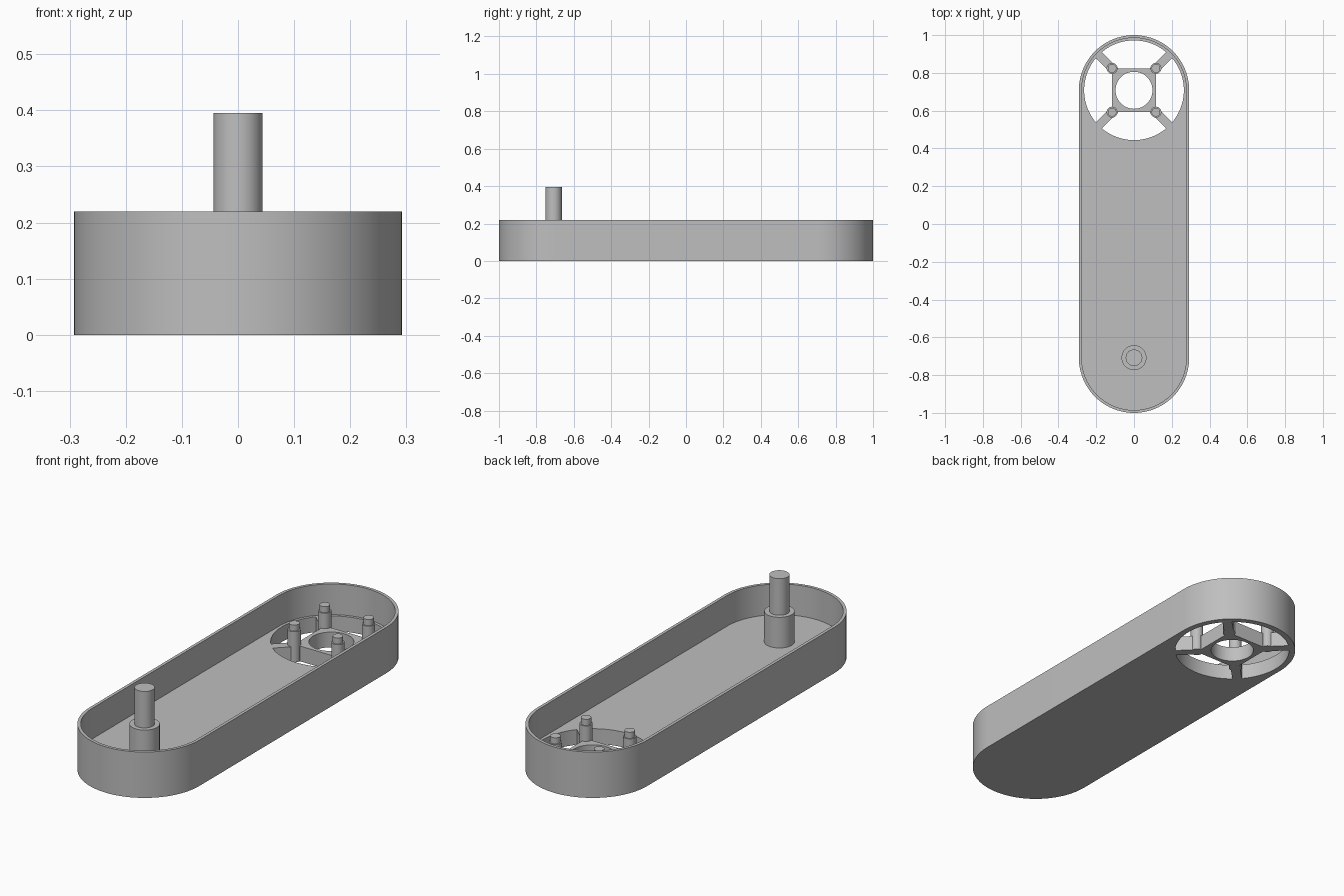
import bpy, bmesh
from math import sin, cos, pi, radians, asin, tau
from mathutils import Vector, Matrix

cube = bpy.data.objects.get("Cube")
if cube:
    bpy.data.objects.remove(cube)

R, END = 0.292, 0.708          # outer radius and end-centre offset
WALL, FLOOR, RIM = 0.0147, 0.073, 0.22
HOLE, BORE = 0.264, 0.098      # motor opening and centre bore
HALF, SPOKE = 0.116, 0.044     # mount plate half width, spoke width

grey = bpy.data.materials.new("plain grey")
grey.use_nodes = True
grey.diffuse_color = (0.52, 0.52, 0.52, 1)
grey.node_tree.nodes["Principled BSDF"].inputs["Base Color"].default_value = (0.52, 0.52, 0.52, 1)


def finish(obj):
    bpy.ops.object.select_all(action='DESELECT')
    obj.select_set(True)
    bpy.context.view_layer.objects.active = obj
    if obj.type == 'CURVE':
        bpy.ops.object.convert(target='MESH')
        obj = bpy.context.object
        bm = bmesh.new()
        bm.from_mesh(obj.data)
        bmesh.ops.remove_doubles(bm, verts=bm.verts, dist=1e-5)
        bmesh.ops.recalc_face_normals(bm, faces=bm.faces)
        bm.to_mesh(obj.data)
        bm.free()
    obj.data.materials.clear()
    obj.data.materials.append(grey)
    bpy.ops.object.shade_smooth_by_angle(angle=radians(30))


def arc(radius, start, end, n, cy=0.0):
    return [Vector((radius * cos(a), cy + radius * sin(a)))
            for a in (start + (end - start) * i / n for i in range(n + 1))]


def stadium(radius):
    return arc(radius, 0, pi, 48, END) + arc(radius, pi, tau, 48, -END)


def plate(name, loops, z0, z1):
    """Flat slab from an outline and its holes."""
    cu = bpy.data.curves.new(name, 'CURVE')
    cu.dimensions, cu.fill_mode = '2D', 'BOTH'
    cu.extrude = (z1 - z0) / 2
    for pts in loops:
        sp = cu.splines.new('POLY')
        sp.points.add(len(pts) - 1)
        for p, co in zip(sp.points, pts):
            p.co = (co.x, co.y, 0, 1)
        sp.use_cyclic_u = True
    obj = bpy.data.objects.new(name, cu)
    obj.location.z = (z0 + z1) / 2
    bpy.context.collection.objects.link(obj)
    finish(obj)


def turned(name, profile, x, y, sides=40):
    """Lathe a stepped (radius, height) profile about a vertical axis."""
    bm = bmesh.new()
    verts = [bm.verts.new((r, 0, z)) for r, z in profile]
    edges = [bm.edges.new(pair) for pair in zip(verts, verts[1:])]
    bmesh.ops.spin(bm, geom=verts + edges, cent=(0, 0, 0), axis=(0, 0, 1),
                   angle=tau, steps=sides)
    bmesh.ops.remove_doubles(bm, verts=bm.verts, dist=1e-5)
    bmesh.ops.recalc_face_normals(bm, faces=bm.faces)
    me = bpy.data.meshes.new(name)
    bm.to_mesh(me)
    bm.free()
    obj = bpy.data.objects.new(name, me)
    obj.location = (x, y, 0)
    bpy.context.collection.objects.link(obj)
    finish(obj)


# Floor: four openings leave a square mount plate on diagonal spokes
inset = asin(SPOKE / 2 / HOLE)
corner = HALF - SPOKE * sin(pi / 4)
opening = arc(HOLE, -pi / 4 + inset, pi / 4 - inset, 20)
opening += [Vector((HALF, corner)), Vector((HALF, -corner))]
loops = [stadium(R), arc(BORE, 0, tau * 47 / 48, 47, END)]
for k in range(4):
    turn = Matrix.Rotation(k * pi / 2, 2)
    loops.append([turn @ p + Vector((0, END)) for p in opening])
plate("floor", loops, 0, FLOOR)

# Surrounding wall
plate("side_wall", [stadium(R), stadium(R - WALL)], FLOOR, RIM)

# Axle with its boss
turned("axle", [(0, FLOOR), (0.066, FLOOR), (0.066, RIM), (0.044, RIM),
                (0.044, 0.395), (0, 0.395)], 0, -END)

# Four stepped mounting posts
for sx in (-1, 1):
    for sy in (-1, 1):
        side = "left" if sx > 0 else "right"
        depth = "back" if sy > 0 else "front"
        turned(f"mount_post_{depth}_{side}",
               [(0, 0), (0.029, 0), (0.029, 0.147), (0.023, 0.147),
                (0.023, 0.176), (0, 0.176)],
               sx * HALF, END + sy * HALF, 28)
